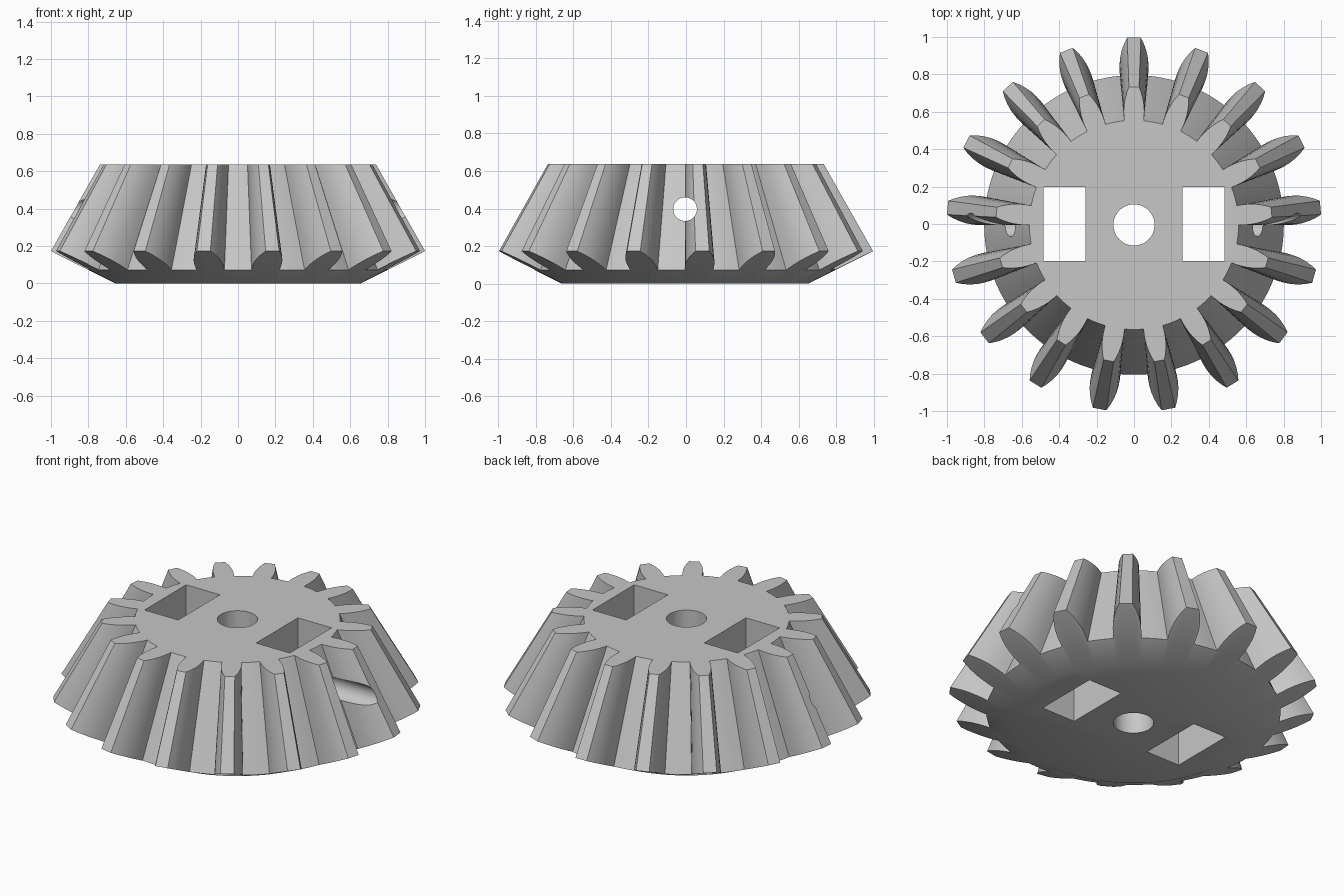
import bpy, bmesh
from math import sin, cos, pi, radians
from mathutils import Matrix

cube = bpy.data.objects.get("Cube")
if cube:
    bpy.data.objects.remove(cube, do_unlink=True)

TEETH = 17
APEX = 1.94          # height of the pitch cone apex
TOP = 0.637
BASE_R = 0.655       # radius of the flat underside
SLOPE = 0.5          # rise of the back cone
CENTRE_Y = -0.005
ROOT = 0.429         # radius per unit distance below the apex
# Tooth half profile: cone ratio, half angle in degrees
FLANK = [(ROOT, 5.4), (0.447, 5.35), (0.47, 5.15), (0.495, 4.7),
         (0.52, 4.0), (0.545, 3.1), (0.567, 2.1)]

metal = bpy.data.materials.new("light grey")
metal.use_nodes = True
grey = (0.57, 0.57, 0.57, 1)
metal.diffuse_color = grey
metal.node_tree.nodes["Principled BSDF"].inputs["Base Color"].default_value = grey


def make_object(name, bm):
    bmesh.ops.recalc_face_normals(bm, faces=bm.faces)
    mesh = bpy.data.meshes.new(name)
    bm.to_mesh(mesh)
    bm.free()
    mesh.materials.append(metal)
    ob = bpy.data.objects.new(name, mesh)
    bpy.context.collection.objects.link(ob)
    return ob


# Gear outline as (angle, cone ratio), tooth by tooth
outline = []
step = 2 * pi / TEETH
for k in range(TEETH):
    mid = pi / 2 + k * step
    outline += [(mid - radians(a), q) for q, a in FLANK]
    outline += [(mid + radians(a), q) for q, a in reversed(FLANK)]
    start = radians(FLANK[0][1])
    gap = step - 2 * start
    outline += [(mid + start + gap * i / 4, ROOT) for i in (1, 2, 3)]

# Body: flat underside, back cone, tapered teeth, flat top
bm = bmesh.new()


def ring(radius_height):
    verts = []
    for a, q in outline:
        r, z = radius_height(q)
        verts.append(bm.verts.new((r * cos(a), r * sin(a) + CENTRE_Y, z)))
    return verts


def back_cone(q):
    r = q * (APEX + SLOPE * BASE_R) / (1 + SLOPE * q)
    return r, SLOPE * (r - BASE_R)


rings = [ring(lambda q: (BASE_R, 0)), ring(back_cone),
         ring(lambda q: (q * (APEX - TOP), TOP))]
count = len(outline)
for low, high in zip(rings, rings[1:]):
    for i in range(count):
        j = (i + 1) % count
        bm.faces.new((low[i], low[j], high[j], high[i]))
bm.faces.new(rings[0][::-1])
bm.faces.new(rings[-1])
gear = make_object("bevel_gear", bm)


# Cutters for the bore, the two slots and the cross hole
def cylinder_cutter(name, radius, length, matrix):
    bm = bmesh.new()
    bmesh.ops.create_cone(bm, cap_ends=True, segments=48, radius1=radius,
                          radius2=radius, depth=length, matrix=matrix)
    return make_object(name, bm)


def slot_cutter(name, x):
    bm = bmesh.new()
    size = Matrix.Diagonal((0.224, 0.396, 2, 1))
    bmesh.ops.create_cube(bm, size=1, matrix=Matrix.Translation((x, CENTRE_Y + 0.005, 0.3)) @ size)
    return make_object(name, bm)


cutters = [
    cylinder_cutter("bore_cutter", 0.11, 2, Matrix.Translation((0, CENTRE_Y, 0.3))),
    slot_cutter("left_slot_cutter", 0.371),
    slot_cutter("right_slot_cutter", -0.371),
    cylinder_cutter("cross_hole_cutter", 0.063, 3,
                    Matrix.Translation((0, CENTRE_Y, 0.397)) @ Matrix.Rotation(pi / 2, 4, 'Y')),
]
bpy.ops.object.select_all(action='DESELECT')
gear.select_set(True)
bpy.context.view_layer.objects.active = gear
for cutter in cutters:
    cutter.hide_render = True
    cut = gear.modifiers.new(cutter.name, 'BOOLEAN')
    cut.operation = 'DIFFERENCE'
    cut.solver = 'EXACT'
    cut.object = cutter
    bpy.ops.object.modifier_apply(modifier=cut.name)
    bpy.data.objects.remove(cutter, do_unlink=True)

bpy.ops.object.shade_smooth_by_angle(angle=radians(30))
